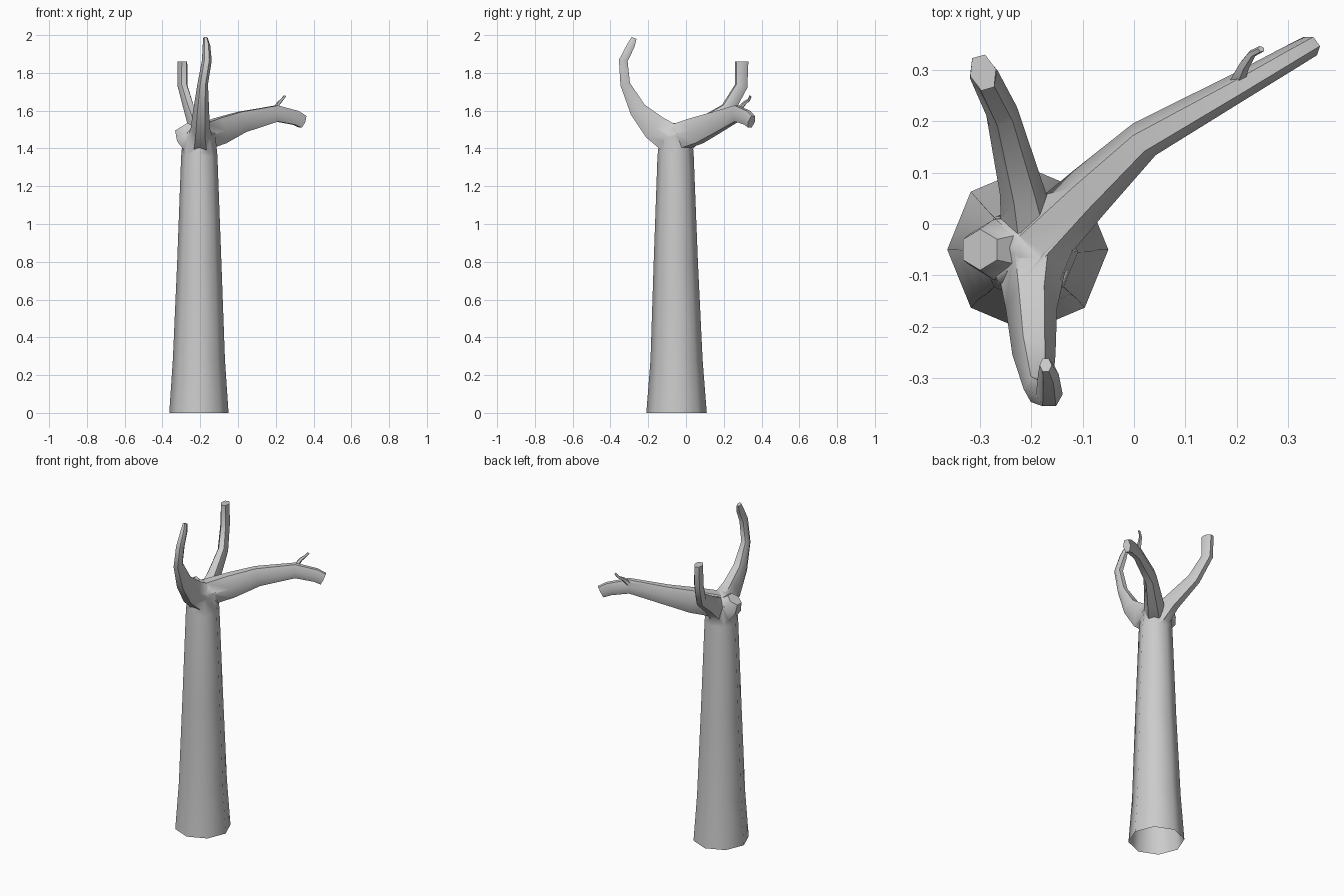
import bpy, bmesh
from math import cos, sin, pi
from mathutils import Vector

if "Cube" in bpy.data.objects:
    bpy.data.objects.remove(bpy.data.objects["Cube"])


def tube(name, stations, sides, side_dir=None, phase=0.0):
    """Closed tapered tube through (x, y, z, half_width, half_depth) stations."""
    bm = bmesh.new()
    pts = [Vector(s[:3]) for s in stations]
    if side_dir is None:
        heading = pts[-1] - pts[0]
        side_dir = Vector((heading.y, -heading.x, 0))
    side = Vector(side_dir).normalized()
    rings = []
    for i, (p, s) in enumerate(zip(pts, stations)):
        a, b = pts[max(i - 1, 0)], pts[min(i + 1, len(pts) - 1)]
        tan = ((p - a).normalized() + (b - p).normalized()).normalized()
        up = side.cross(tan).normalized()
        ring = []
        for k in range(sides):
            ang = 2 * pi * k / sides + phase
            ring.append(bm.verts.new(p + side * cos(ang) * s[3] + up * sin(ang) * s[4]))
        rings.append(ring)
    for r0, r1 in zip(rings, rings[1:]):
        for k in range(sides):
            j = (k + 1) % sides
            bm.faces.new((r0[k], r0[j], r1[j], r1[k]))
    bm.faces.new(rings[0])
    bm.faces.new(rings[-1])
    bmesh.ops.recalc_face_normals(bm, faces=bm.faces[:])
    me = bpy.data.meshes.new(name)
    bm.to_mesh(me)
    bm.free()
    ob = bpy.data.objects.new(name, me)
    bpy.context.collection.objects.link(ob)
    return ob


# Eight-sided trunk with narrowing crown
trunk = tube("tree", [
    (-0.207, -0.05, 0.0, 0.157, 0.160),
    (-0.207, -0.05, 0.28, 0.138, 0.138),
    (-0.205, -0.054, 0.80, 0.117, 0.117),
    (-0.205, -0.055, 1.36, 0.096, 0.096),
    (-0.205, -0.052, 1.48, 0.085, 0.085),
    (-0.203, -0.045, 1.53, 0.030, 0.030)], 8, (1, 0, 0))

# Limbs growing out of the crown
limbs = [
    tube("front_branch", [
        (-0.200, -0.050, 1.43, 0.075, 0.095),
        (-0.200, -0.165, 1.51, 0.050, 0.080),
        (-0.195, -0.255, 1.605, 0.042, 0.052),
        (-0.187, -0.322, 1.74, 0.028, 0.030),
        (-0.165, -0.332, 1.865, 0.026, 0.027),
        (-0.167, -0.292, 1.945, 0.020, 0.024),
        (-0.172, -0.275, 1.985, 0.012, 0.016)], 6, (1, 0, 0)),
    tube("back_branch", [
        (-0.200, -0.040, 1.43, 0.060, 0.085),
        (-0.220, 0.070, 1.505, 0.043, 0.055),
        (-0.258, 0.220, 1.605, 0.031, 0.042),
        (-0.293, 0.292, 1.73, 0.028, 0.036),
        (-0.294, 0.295, 1.86, 0.026, 0.038)], 6),
    tube("right_branch", [
        (-0.190, -0.040, 1.46, 0.065, 0.080),
        (-0.090, 0.060, 1.495, 0.052, 0.080),
        (0.020, 0.165, 1.54, 0.038, 0.064),
        (0.205, 0.268, 1.585, 0.028, 0.049),
        (0.305, 0.325, 1.562, 0.024, 0.044),
        (0.344, 0.347, 1.541, 0.022, 0.040)], 6),
    tube("twig", [
        (0.200, 0.275, 1.60, 0.016, 0.016),
        (0.215, 0.310, 1.640, 0.011, 0.011),
        (0.230, 0.332, 1.655, 0.008, 0.008),
        (0.248, 0.341, 1.677, 0.007, 0.007)], 5),
    tube("stub", [
        (-0.200, -0.050, 1.40, 0.075, 0.085),
        (-0.275, -0.050, 1.475, 0.058, 0.070),
        (-0.300, -0.050, 1.515, 0.040, 0.045)], 6),
]

# Fuse limbs into one skin
bpy.context.view_layer.objects.active = trunk
for limb in limbs:
    mod = trunk.modifiers.new("fuse", 'BOOLEAN')
    mod.operation = 'UNION'
    mod.solver = 'EXACT'
    mod.object = limb
    bpy.ops.object.modifier_apply(modifier=mod.name)
    bpy.data.objects.remove(limb)

# Open the hollow foot of the trunk
bm = bmesh.new()
bm.from_mesh(trunk.data)
foot = [f for f in bm.faces if all(v.co.z < 0.01 for v in f.verts)]
bmesh.ops.delete(bm, geom=foot, context='FACES')
bm.to_mesh(trunk.data)
bm.free()

bpy.ops.object.select_all(action='DESELECT')
trunk.select_set(True)
bpy.ops.object.shade_smooth_by_angle(angle=1.0)
